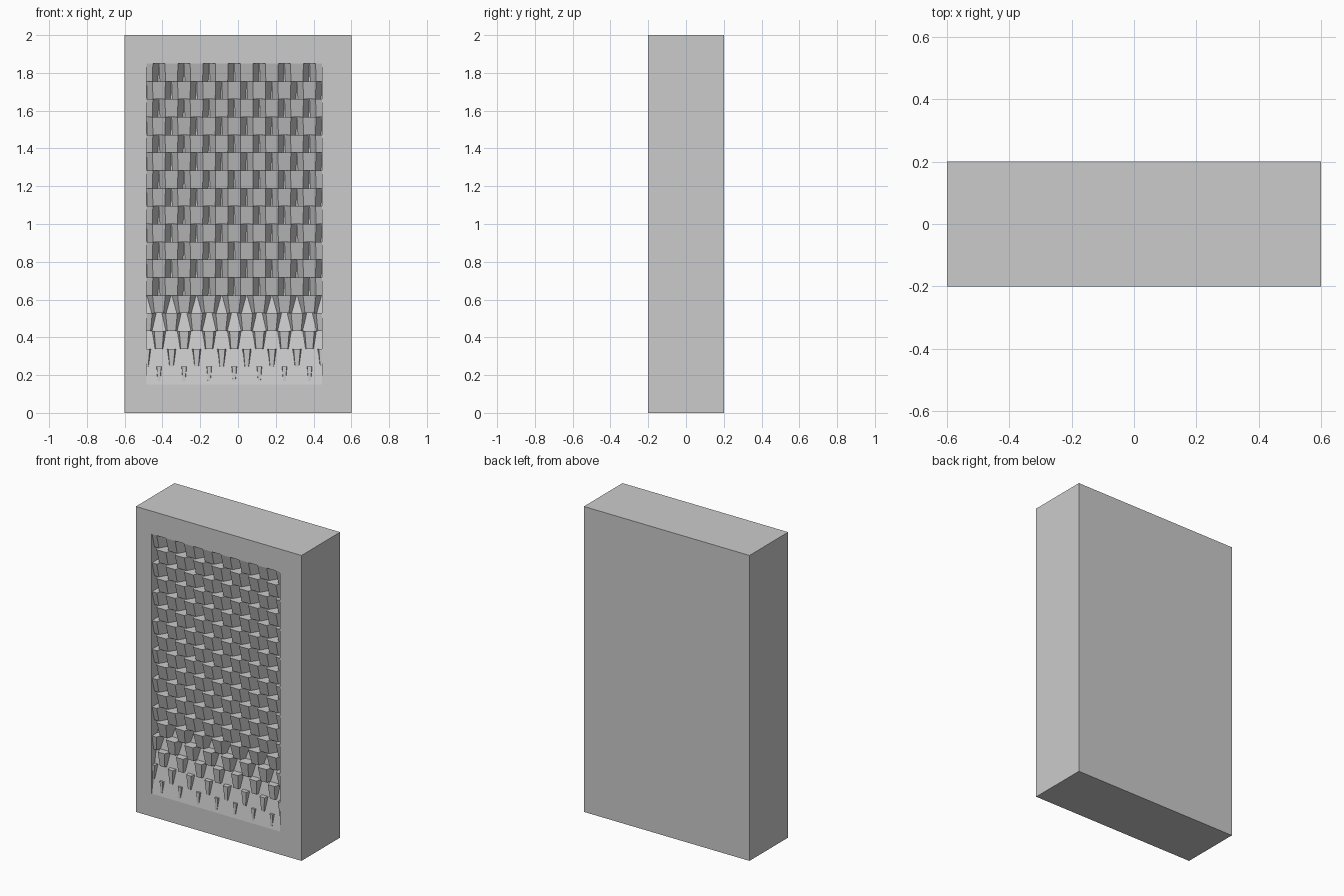
import bpy, bmesh

if "Cube" in bpy.data.objects:
    bpy.data.objects.remove(bpy.data.objects["Cube"])

X0, X1, Z0, Z1 = -0.485, 0.445, 0.15, 1.85   # niche opening
DEPTH, TIERS, COLS = 0.08, 18, 7
PITCH, ROW = (X1 - X0) / COLS, (Z1 - Z0) / TIERS


def make(name, bm):
    bmesh.ops.recalc_face_normals(bm, faces=bm.faces)
    me = bpy.data.meshes.new(name)
    bm.to_mesh(me)
    bm.free()
    ob = bpy.data.objects.new(name, me)
    bpy.context.collection.objects.link(ob)
    return ob


def loft(bm, a, b):
    """Closed solid between two matching loops."""
    va, vb = [bm.verts.new(p) for p in a], [bm.verts.new(p) for p in b]
    bm.faces.new(va)
    bm.faces.new(vb[::-1])
    n = len(va)
    for i in range(n):
        j = (i + 1) % n
        bm.faces.new((va[i], va[j], vb[j], vb[i]))


# wall slab
bm = bmesh.new()
sec = [(-0.6, -0.2), (0.6, -0.2), (0.6, 0.2), (-0.6, 0.2)]
loft(bm, [(x, y, 0) for x, y in sec], [(x, y, 2) for x, y in sec])
wall = make("wall_slab", bm)

# niche cutter: sloping sill that falls back to a vertical rear face
bm = bmesh.new()
prof = [(-0.2, Z0), (-0.2 + DEPTH, 0.63), (-0.2 + DEPTH, Z1), (-0.3, Z1), (-0.3, Z0)]
loft(bm, [(X0, y, z) for y, z in prof], [(X1, y, z) for y, z in prof])
cutter = make("niche_cutter", bm)
cutter.hide_render = True
cutter.hide_viewport = True
mod = wall.modifiers.new("niche", 'BOOLEAN')
mod.operation = 'DIFFERENCE'
mod.solver = 'EXACT'
mod.object = cutter

# staggered tiers of tapered, forward-leaning corbels
widths = [(0.022, 0.06), (0.035, 0.07), (0.05, 0.09), (0.062, 0.115), (0.068, 0.13)]
bm = bmesh.new()
for k in range(TIERS):
    wf, wb = widths[k] if k < 5 else (0.068, 0.132)
    taper = 0.55 if k < 2 else 0.7 if k < 5 else 0.94
    lean = min(0.026, 0.006 * k)
    zb, zt = Z0 + k * ROW, Z0 + (k + 1) * ROW
    for i in range(COLS + k % 2):
        cx = X0 + PITCH * (i + (0 if k % 2 else 0.5))

        def ring(z, front, s):
            pts = [(-wf, front), (wf, front), (wb, -0.119), (-wb, -0.119)]
            return [(min(X1, max(X0, cx + w * s / 2)), y, z) for w, y in pts]

        loft(bm, ring(zb, -0.197 + lean, taper), ring(zt, -0.197, 1))
make("niche_corbels", bm)
